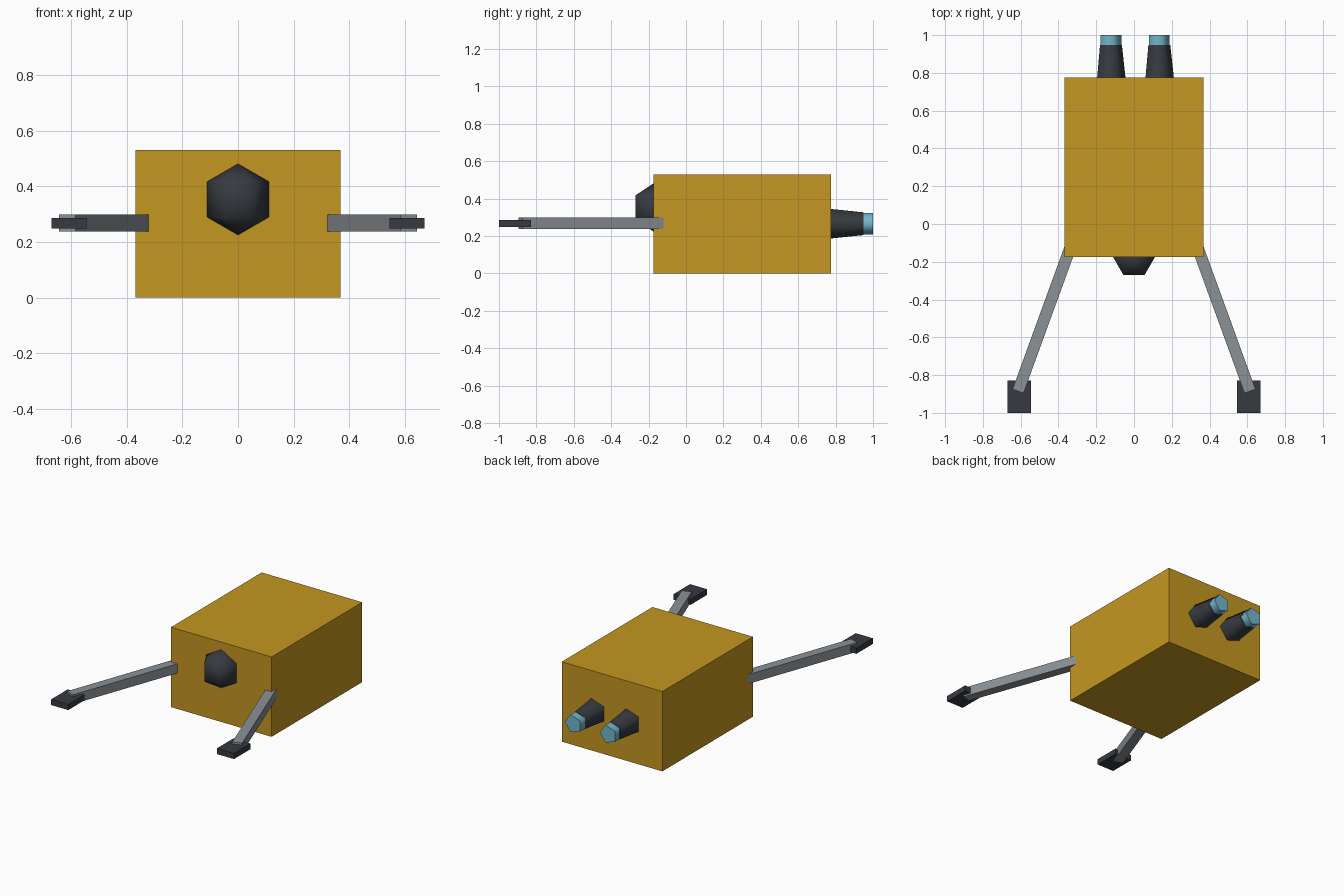
import bpy, bmesh
from math import sin, cos, pi, radians
from mathutils import Vector, Matrix

cube = bpy.data.objects.get("Cube")
if cube:
    bpy.data.objects.remove(cube, do_unlink=True)


def material(name, rgb):
    m = bpy.data.materials.new(name)
    m.use_nodes = True
    m.diffuse_color = (*rgb, 1)
    m.node_tree.nodes["Principled BSDF"].inputs["Base Color"].default_value = (*rgb, 1)
    return m


GOLD = material("gold foil", (0.56, 0.31, 0.015))
DARK = material("dark metal", (0.037, 0.044, 0.052))
GREY = material("grey metal", (0.26, 0.285, 0.305))
BLUE = material("pale blue glow", (0.17, 0.47, 0.60))


def finish(bm, name, mat, smooth=False):
    bmesh.ops.recalc_face_normals(bm, faces=bm.faces)
    me = bpy.data.meshes.new(name)
    bm.to_mesh(me)
    bm.free()
    me.materials.append(mat)
    ob = bpy.data.objects.new(name, me)
    bpy.context.collection.objects.link(ob)
    if smooth:
        for p in me.polygons:
            # flat caps stay flat
            p.use_smooth = len(p.vertices) < 5
    return ob


def box(name, mat, centre, size, turn=0):
    bm = bmesh.new()
    bmesh.ops.create_cube(bm, size=1, matrix=Matrix.Translation(centre)
                          @ Matrix.Rotation(turn, 4, "Z") @ Matrix.Diagonal((*size, 1)))
    return finish(bm, name, mat)


def lathe(name, mat, centre, profile, sides, axis):
    """Stack of rings (radius, height) along Y or Z, first corner towards +x."""
    bm = bmesh.new()
    rings = []
    for r, h in profile:
        ring = []
        for i in range(sides if r else 1):
            a = 2 * pi * i / sides
            u, v = r * cos(a), r * sin(a)
            co = (u, h, v) if axis == "Y" else (u, v, h)
            ring.append(bm.verts.new(Vector(centre) + Vector(co)))
        rings.append(ring)
    for low, high in zip(rings, rings[1:]):
        for i in range(sides):
            j = (i + 1) % sides
            corners = [low[i % len(low)], low[j % len(low)],
                       high[j % len(high)], high[i % len(high)]]
            bm.faces.new(list(dict.fromkeys(corners)))
    for ring in (rings[0], rings[-1]):
        if len(ring) > 2:
            bm.faces.new(ring)
    return finish(bm, name, mat, smooth=True)


# Main body
box("body", GOLD, (0, 0.3, 0.265), (0.738, 0.95, 0.53))

# Faceted sensor ball half sunk into the front
R = 0.128
lathe("sensor_ball", DARK, (0, -0.175, 0.353),
      [(R * sin(pi * k / 3) if 0 < k < 3 else 0, -R * cos(pi * k / 3)) for k in range(4)],
      6, "Z")

for side, s in (("left", 1), ("right", -1)):
    # Arm splaying outwards from inside the body, with a flat pad at its tip
    angle = radians(20) * s
    tip = Vector((0.614 * s, -0.885, 0.268))
    length = 0.9
    middle = tip + Vector((-sin(angle), cos(angle), 0)) * length / 2
    box(side + "_arm", GREY, middle, (0.062, length, 0.062), angle)
    box(side + "_pad", DARK, (0.608 * s, -0.914, 0.267), (0.125, 0.172, 0.038))

    # Five-sided rear thruster and its glowing tip
    x = 0.128 * s
    lathe(side + "_thruster", DARK, (x, 0, 0.266), [(0.084, 0.765), (0.064, 0.948)], 5, "Y")
    lathe(side + "_thruster_glow", BLUE, (x, 0, 0.266), [(0.061, 0.93), (0.061, 1.0)], 5, "Y")
